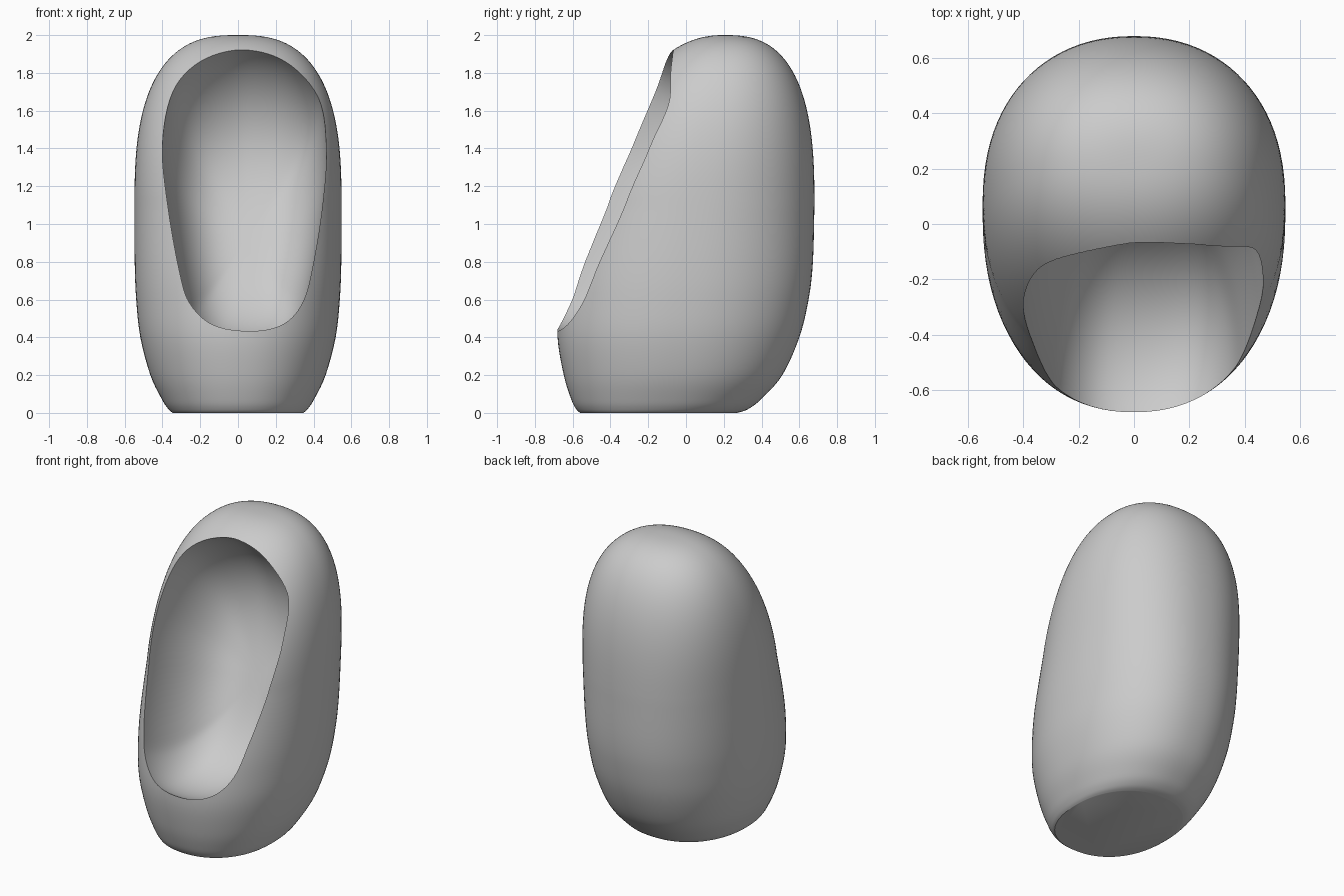
import bpy, bmesh, math
from mathutils import Vector

if "Cube" in bpy.data.objects:
    bpy.data.objects.remove(bpy.data.objects["Cube"])


def spline(pts, steps, closed=False):
    """Catmull-Rom curve through points of any dimension."""
    pts = [Vector(p) for p in pts]
    n = len(pts)
    get = (lambda i: pts[i % n]) if closed else (lambda i: pts[max(0, min(n - 1, i))])
    out = []
    for i in range(n if closed else n - 1):
        a, b, c, d = (get(i + k) for k in (-1, 0, 1, 2))
        for s in range(steps):
            t = s / steps
            out.append(0.5 * (2 * b + (c - a) * t + (2 * a - 5 * b + 4 * c - d) * t * t
                              + (3 * b - a - 3 * c + d) * t ** 3))
    return out


def loft(name, rings, tip):
    """Skin closed rings: flat cap on the first, point on the last."""
    bm = bmesh.new()
    rows = [[bm.verts.new(p) for p in r] for r in rings]
    end = bm.verts.new(tip)
    n = len(rows[0])
    bm.faces.new(rows[0])
    for i in range(n):
        j = (i + 1) % n
        for a, b in zip(rows, rows[1:]):
            bm.faces.new((a[i], a[j], b[j], b[i]))
        bm.faces.new((rows[-1][i], rows[-1][j], end))
    bmesh.ops.recalc_face_normals(bm, faces=bm.faces)
    me = bpy.data.meshes.new(name)
    bm.to_mesh(me)
    bm.free()
    ob = bpy.data.objects.new(name, me)
    bpy.context.collection.objects.link(ob)
    return ob


# Body sections (height, half width, front y, back y): lower part from a profile
sections = spline([
    (0.00, 0.345, -0.56, 0.27), (0.018, 0.367, -0.58, 0.325), (0.07, 0.402, -0.607, 0.395),
    (0.20, 0.464, -0.647, 0.51), (0.40, 0.517, -0.68, 0.60), (0.60, 0.539, -0.67, 0.649),
    (0.80, 0.547, -0.635, 0.672), (1.10, 0.548, -0.55, 0.68)], 5)
# upper part as a leaning dome
DOME = 40
for i in range(DOME + 1):
    u = math.sin(math.pi / 2 * i / DOME)
    r = max(0.0, 1 - u ** 2.7) ** (1 / 2.7)
    f = max(0.0, 1 - u ** 1.17) ** 0.45
    sections.append(Vector((1.1 + 0.9 * u, 0.548 * r, 0.2 - 0.75 * f, 0.2 + 0.48 * r)))

SEG, POW = 96, 2.2
rings = []
for z, w, f, b in sections[:-1]:
    ring = []
    for i in range(SEG):
        a = 2 * math.pi * i / SEG
        c, s = (math.copysign(abs(v) ** (2 / POW), v) for v in (math.cos(a), math.sin(a)))
        ring.append((w * c, (f + b) / 2 + (b - f) / 2 * s, z))
    rings.append(ring)
body = loft("pod_shell", rings, (0, 0.2, 2.0))


def front_y(x, z):
    """Depth of the front of the body at x, z."""
    for p, q in zip(sections, sections[1:]):
        if p[0] <= z <= q[0]:
            s = p.lerp(q, (z - p[0]) / (q[0] - p[0]))
            k = max(0.0, 1 - abs(x / s[1]) ** POW) ** (1 / POW)
            return (s[2] + s[3]) / 2 - (s[3] - s[2]) / 2 * k


# Opening outline, slightly lopsided, laid on the body
outline = spline([
    (0.02, 1.922), (-0.20, 1.86), (-0.345, 1.70), (-0.40, 1.42), (-0.372, 1.10),
    (-0.31, 0.75), (-0.255, 0.58), (-0.13, 0.465), (0.07, 0.433), (0.24, 0.47),
    (0.345, 0.59), (0.40, 0.80), (0.447, 1.10), (0.467, 1.40), (0.425, 1.67),
    (0.25, 1.86)], 6, True)
rim = [Vector((x, front_y(x, z), z)) for x, z in outline]

# Scooped hollow behind the rim
centre = Vector((0.05, -0.33, 1.18))
normal = Vector((0, 0.927, -0.374))
depth = Vector((0, 0.89, -0.46)) * 0.52
cut_rings = [[Vector((p.x, -1.0, p.z)) for p in rim], rim]
STEPS = 28
for k in range(1, STEPS):
    a = math.pi / 2 * k / STEPS
    f = math.cos(a) ** 0.68
    ring = []
    for p in rim:
        q = p - centre
        lift = normal * q.dot(normal)
        ring.append(centre + (q - lift) * f + lift * f ** 3 + depth * math.sin(a))
    cut_rings.append(ring)
cutter = loft("hollow_cutter", cut_rings, centre + depth)
cutter.hide_render = True

mod = body.modifiers.new("hollow", 'BOOLEAN')
mod.operation = 'DIFFERENCE'
mod.solver = 'EXACT'
mod.object = cutter
bpy.context.view_layer.objects.active = body
body.select_set(True)
cutter.select_set(False)
bpy.ops.object.modifier_apply(modifier=mod.name)
bpy.data.objects.remove(cutter)
bpy.ops.object.shade_smooth_by_angle(angle=math.radians(35))
